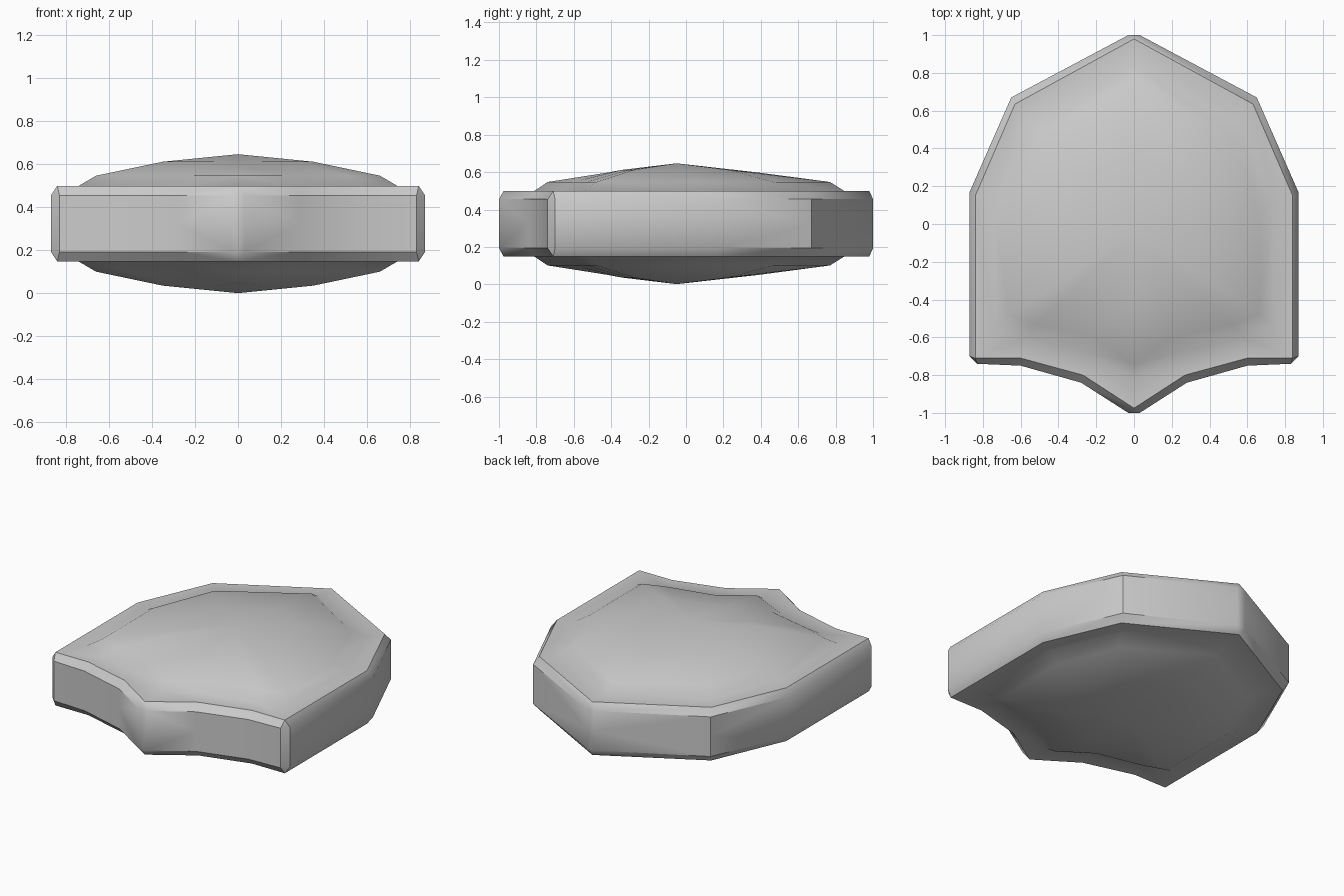
import bpy, bmesh

if "Cube" in bpy.data.objects:
    bpy.data.objects.remove(bpy.data.objects["Cube"])

MID = 0.324  # height of the horizontal mirror plane

# Half outlines, from back point round to front point
rim = [(0, 1), (.03, 1), (.65, .67), (.87, .17), (.87, -.70),
       (.83, -.74), (.6, -.75), (.28, -.84), (.03, -1), (0, -1)]
face_edge = [(0, .98), (.63, .635), (.84, .15), (.84, -.71), (.6, -.71), (.27, -.80), (0, -.975)]
dome_base = [(0, .845), (.56, .545), (.74, .10), (.74, -.54), (.57, -.60), (.24, -.68), (0, -.81)]
dome_low = [(0, .77), (.5, .47), (.66, .06), (.66, -.48), (.52, -.53), (.21, -.60), (0, -.74)]
CENTRE = (0, -.05)


def spread(pts):
    """Match a 7-point outline to the 10-point rim (doubled at chamfers)."""
    return [pts[i] for i in (0, 0, 1, 2, 3, 3, 4, 5, 6, 6)]


def level(pts, z):
    return [(x, y, z - MID) for x, y in pts]


# Domed upper levels
low = spread(dome_low)
high = [(x * .53, CENTRE[1] + (y - CENTRE[1]) * .53, (.612 if x > 0 else .598) - MID)
        for x, y in low]
levels = [level(rim, MID), level(rim, .455), level(spread(face_edge), .5),
          level(spread(dome_base), .5), level(low, .547), high,
          level([CENTRE] * 10, .647)]

# Quarter shell bridged level to level
bm = bmesh.new()
rings = []
for pts in levels:
    made = {}
    rings.append([made.setdefault(p, None) or made.update({p: bm.verts.new(p)}) or made[p]
                  for p in pts])
for a, b in zip(rings, rings[1:]):
    for i in range(9):
        quad = list(dict.fromkeys((a[i], b[i], b[i + 1], a[i + 1])))
        if len(quad) > 2:
            bm.faces.new(quad)
bmesh.ops.reverse_faces(bm, faces=[f for f in bm.faces])
mesh = bpy.data.meshes.new("shield_body")
bm.to_mesh(mesh)
bm.free()
body = bpy.data.objects.new("shield_body", mesh)
body.location.z = MID
bpy.context.collection.objects.link(body)

# Mirror left to right and top to bottom
bpy.context.view_layer.objects.active = body
body.select_set(True)
mirror = body.modifiers.new("mirror", 'MIRROR')
mirror.use_axis = (True, False, True)
mirror.merge_threshold = 0.0005
bpy.ops.object.modifier_apply(modifier="mirror")

# Merge the flat mid seam and make all faces point outward
bm = bmesh.new()
bm.from_mesh(mesh)
bmesh.ops.remove_doubles(bm, verts=bm.verts, dist=0.0005)
bmesh.ops.recalc_face_normals(bm, faces=bm.faces)
bm.to_mesh(mesh)
bm.free()
bpy.ops.object.shade_smooth_by_angle(angle=0.61)
